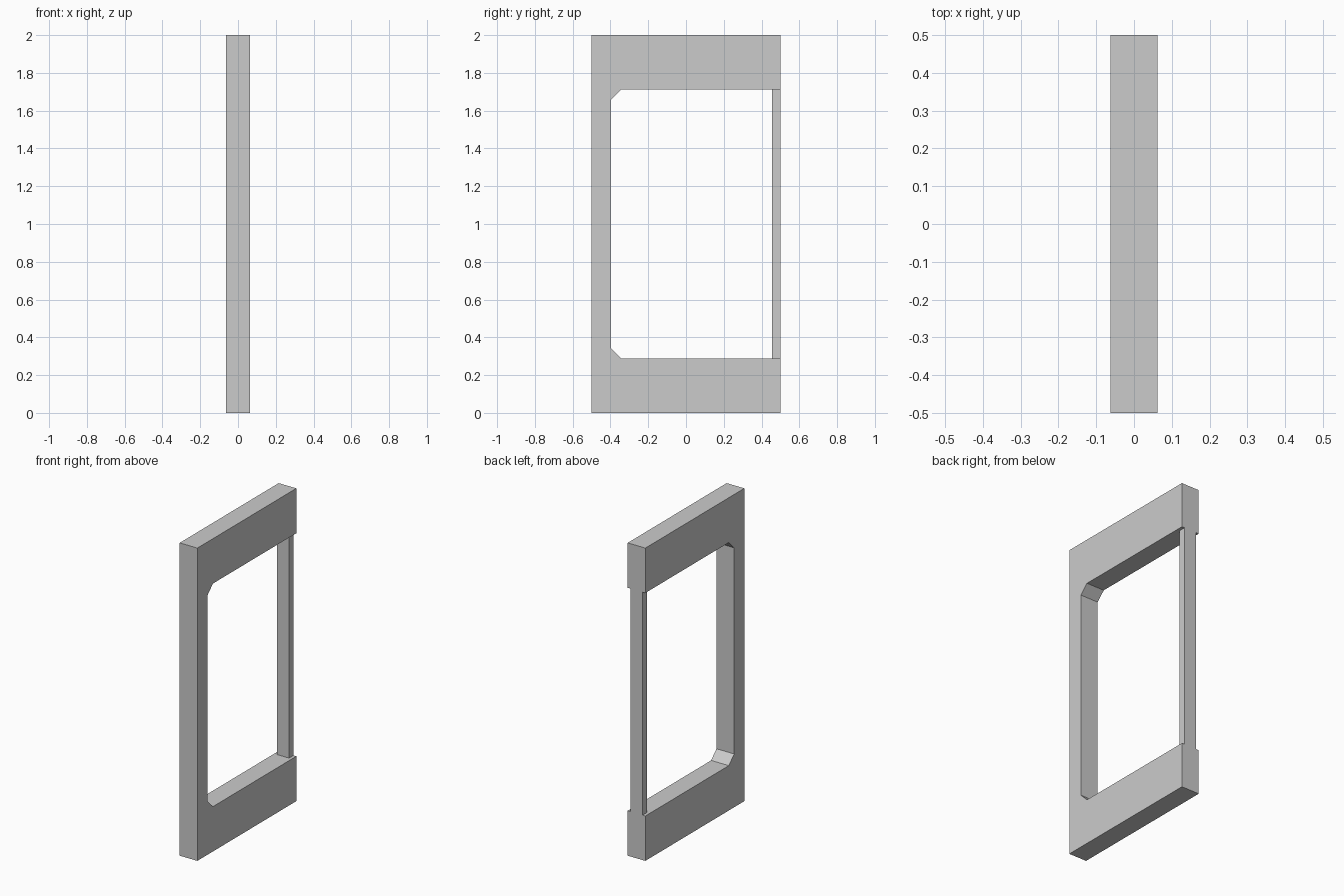
import bpy, bmesh

if "Cube" in bpy.data.objects:
    bpy.data.objects.remove(bpy.data.objects["Cube"])


def extrude_profile(name, profile, half_width):
    """Extrude a closed (y, z) outline symmetrically along x."""
    bm = bmesh.new()
    face = bm.faces.new([bm.verts.new((-half_width, y, z)) for y, z in profile])
    result = bmesh.ops.extrude_face_region(bm, geom=[face])
    moved = [v for v in result["geom"] if isinstance(v, bmesh.types.BMVert)]
    bmesh.ops.translate(bm, verts=moved, vec=(2 * half_width, 0, 0))
    bmesh.ops.recalc_face_normals(bm, faces=bm.faces)
    mesh = bpy.data.meshes.new(name)
    bm.to_mesh(mesh)
    bm.free()
    obj = bpy.data.objects.new(name, mesh)
    bpy.context.collection.objects.link(obj)
    return obj


HEIGHT, HALF_DEPTH, HALF_WIDTH = 2.0, 0.5, 0.0625
LOW, HIGH = 0.287, 1.713      # opening bottom and top
JAMB, CHAMFER = -0.397, 0.054  # inner side of the thick upright, corner cut

# C-shaped frame with chamfered inner corners
lower = [(HALF_DEPTH, LOW), (JAMB + CHAMFER, LOW), (JAMB, LOW + CHAMFER)]
upper = [(y, HEIGHT - z) for y, z in reversed(lower)]
outer = [(HALF_DEPTH, HEIGHT), (-HALF_DEPTH, HEIGHT), (-HALF_DEPTH, 0), (HALF_DEPTH, 0)]
extrude_profile("frame", lower + upper + outer, HALF_WIDTH)

# Thin, narrower upright closing the open side
extrude_profile("thin_post", [(0.455, LOW), (HALF_DEPTH, LOW),
                              (HALF_DEPTH, HIGH), (0.455, HIGH)], 0.043)
